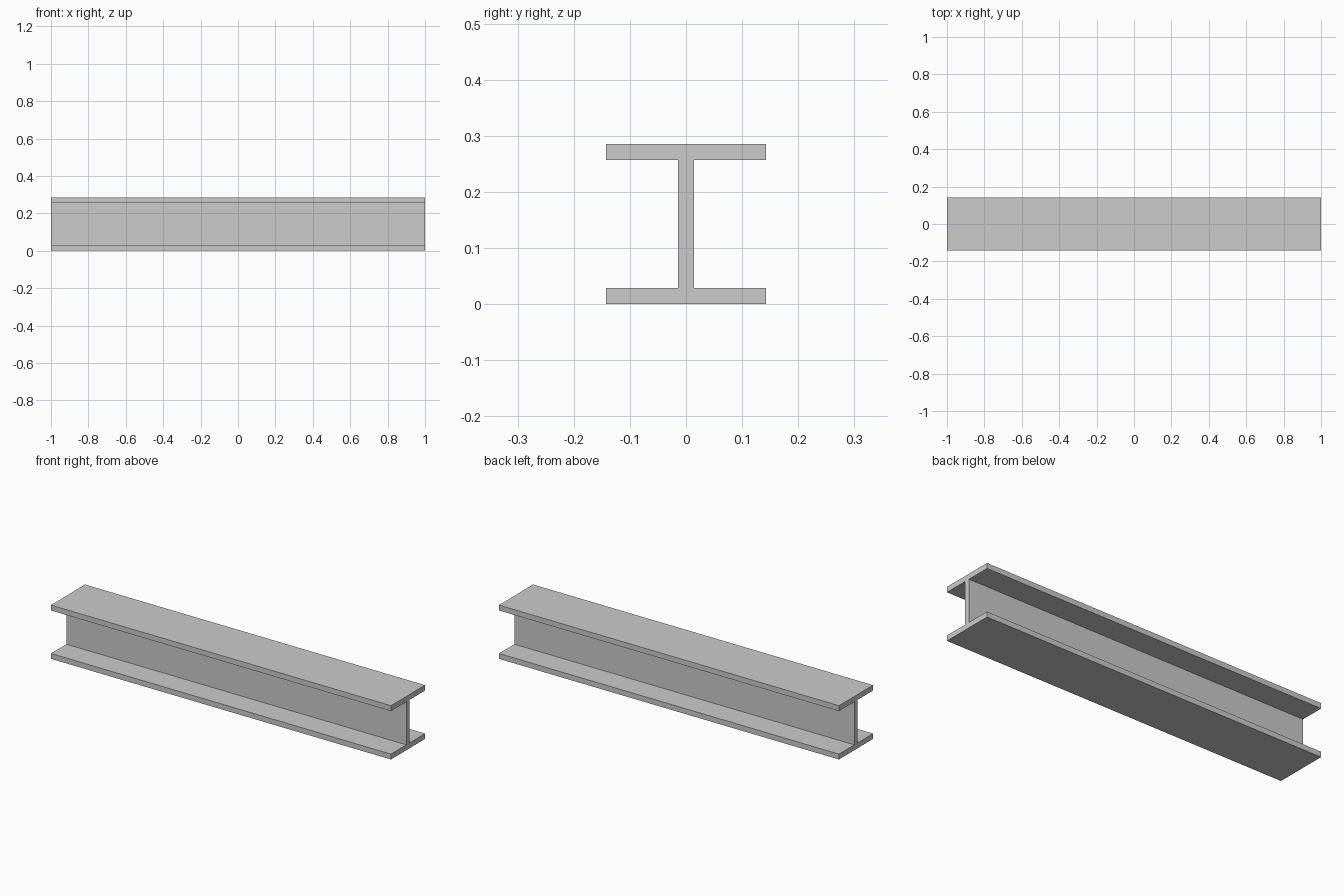
import bpy, bmesh

if "Cube" in bpy.data.objects:
    bpy.data.objects.remove(bpy.data.objects["Cube"])

LENGTH, WIDTH, HEIGHT = 2.0, 0.286, 0.286
FLANGE, WEB = 0.0286, 0.028

# Half of the I profile (y, z), mirrored to close the outline
w, t = WIDTH / 2, WEB / 2
right = [(w, 0), (w, FLANGE), (t, FLANGE),
         (t, HEIGHT - FLANGE), (w, HEIGHT - FLANGE), (w, HEIGHT)]
profile = right + [(-y, z) for y, z in reversed(right)]

# Extrude the profile along x
bm = bmesh.new()
end = bm.faces.new([bm.verts.new((-LENGTH / 2, y, z)) for y, z in profile])
extruded = bmesh.ops.extrude_face_region(bm, geom=[end], use_keep_orig=True)
verts = [g for g in extruded["geom"] if isinstance(g, bmesh.types.BMVert)]
bmesh.ops.translate(bm, verts=verts, vec=(LENGTH, 0, 0))
bmesh.ops.recalc_face_normals(bm, faces=bm.faces)

# Steel beam object
mesh = bpy.data.meshes.new("i_beam")
bm.to_mesh(mesh)
bm.free()
bpy.context.collection.objects.link(bpy.data.objects.new("i_beam", mesh))
